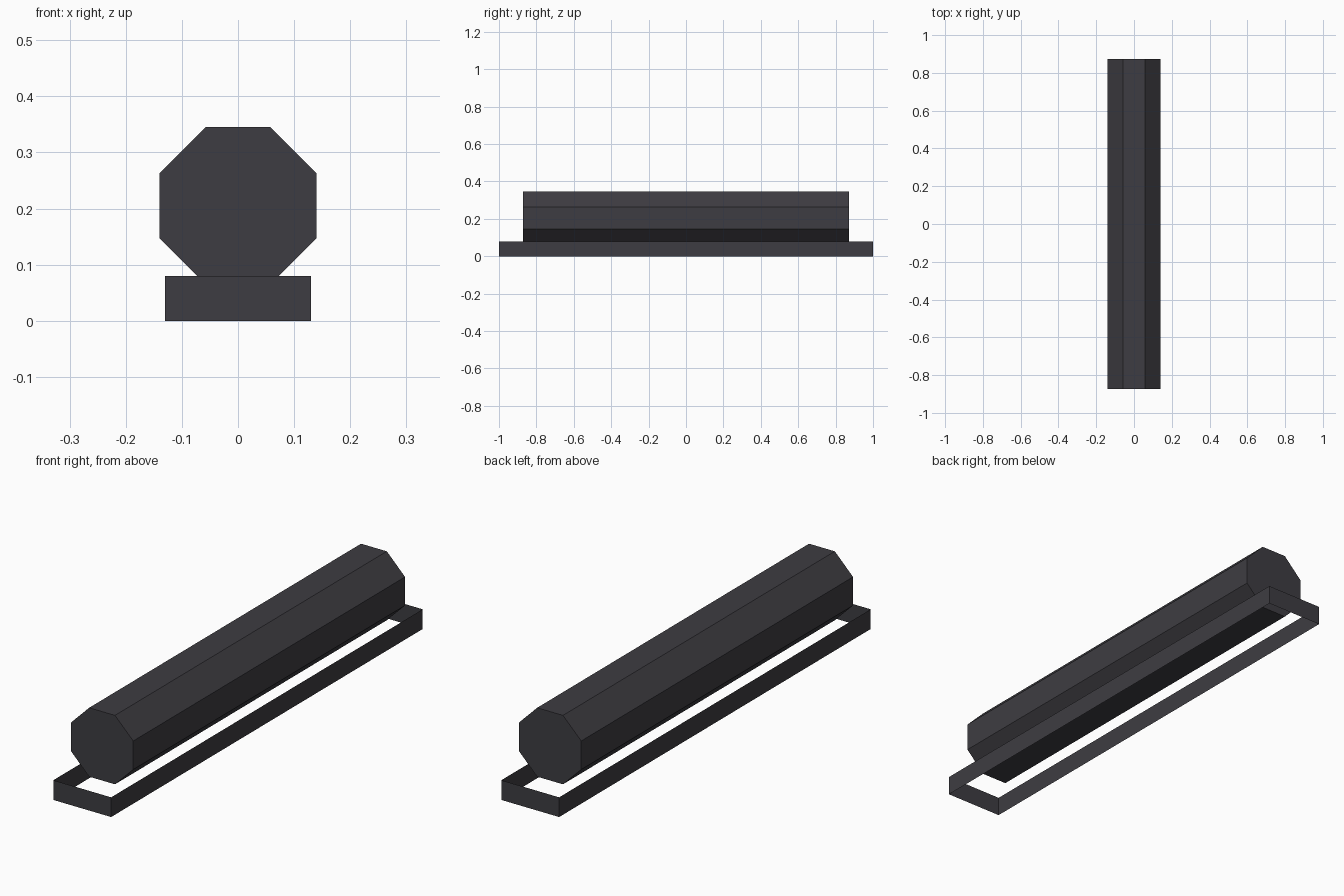
import bpy
import bmesh
import math
from mathutils import Matrix

cube = bpy.data.objects.get("Cube")
if cube:
    bpy.data.objects.remove(cube, do_unlink=True)

charcoal = bpy.data.materials.new("charcoal")
charcoal.use_nodes = True
colour = (0.048, 0.046, 0.054, 1.0)
charcoal.diffuse_color = colour
bsdf = next(n for n in charcoal.node_tree.nodes if n.type == "BSDF_PRINCIPLED")
bsdf.inputs["Base Color"].default_value = colour


def finish(name, bm):
    bmesh.ops.recalc_face_normals(bm, faces=bm.faces[:])
    mesh = bpy.data.meshes.new(name)
    bm.to_mesh(mesh)
    bm.free()
    mesh.materials.append(charcoal)
    obj = bpy.data.objects.new(name, mesh)
    bpy.context.collection.objects.link(obj)
    return obj


# Eight-sided closed tube lying along y, with flats on top and bottom
APOTHEM, TUBE_LENGTH, TUBE_Z = 0.14, 1.745, 0.205
radius = APOTHEM / math.cos(math.pi / 8)
bm = bmesh.new()
bmesh.ops.create_cone(
    bm, cap_ends=True, segments=8, radius1=radius, radius2=radius, depth=TUBE_LENGTH,
    matrix=Matrix.Translation((0, 0, TUBE_Z))
    @ Matrix.Rotation(math.pi / 2, 4, "X") @ Matrix.Rotation(math.pi / 8, 4, "Z"))
finish("octagonal_tube", bm)

# Paper-thin rectangular band around the foot, open above and below
WIDTH, LENGTH, HEIGHT = 0.26, 2.0, 0.08
bm = bmesh.new()
bmesh.ops.create_cube(
    bm, size=1, matrix=Matrix.Translation((0, 0, HEIGHT / 2))
    @ Matrix.Diagonal((WIDTH, LENGTH, HEIGHT, 1)))
bm.normal_update()
open_sides = [f for f in bm.faces if abs(f.normal.z) > 0.5]
bmesh.ops.delete(bm, geom=open_sides, context="FACES_ONLY")
finish("base_band", bm)
